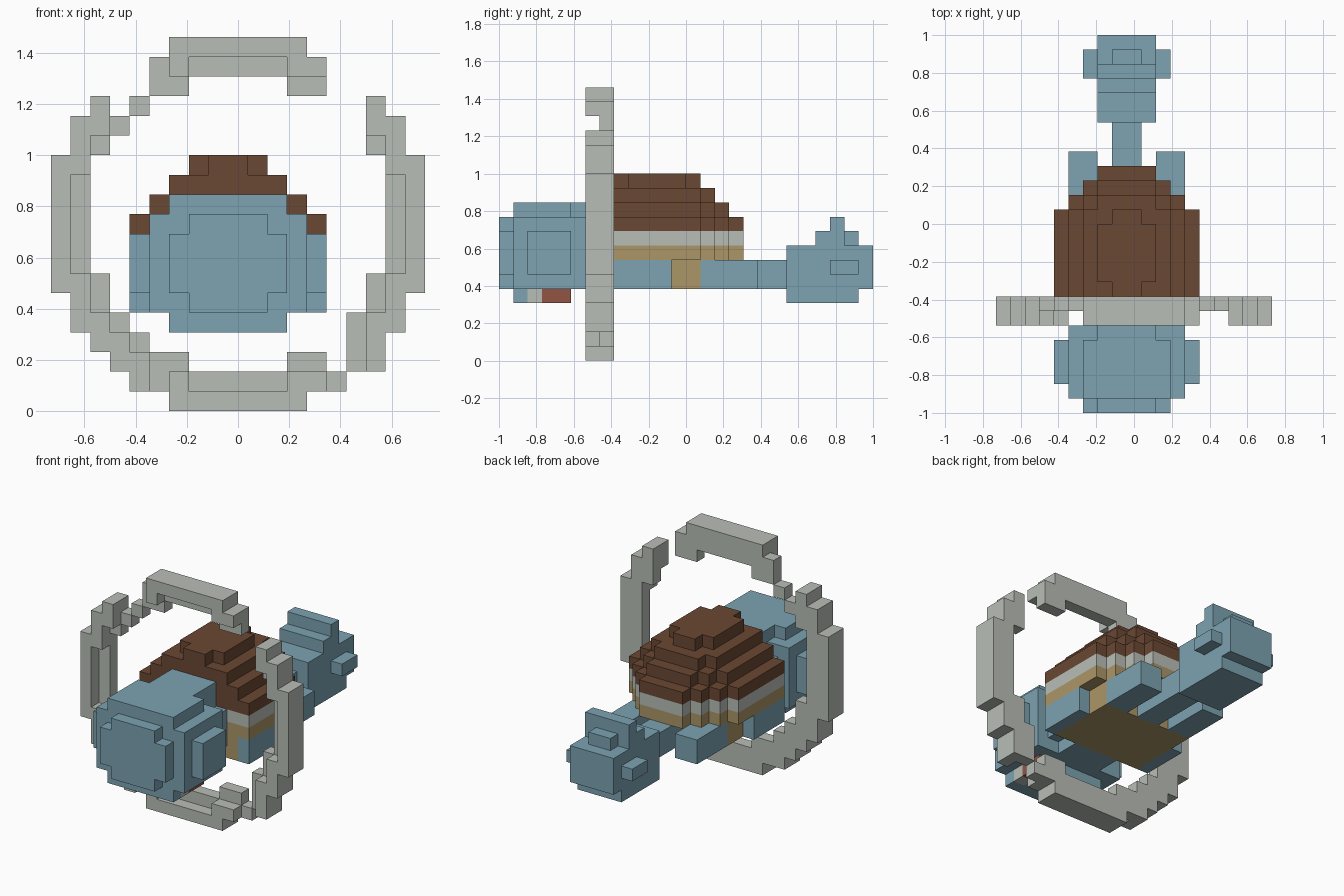
import bpy
import bmesh

cube = bpy.data.objects.get("Cube")
if cube:
    bpy.data.objects.remove(cube, do_unlink=True)

U = 1 / 13  # edge length of one block


def material(name, rgb):
    m = bpy.data.materials.new(name)
    m.use_nodes = True
    m.diffuse_color = (*rgb, 1)
    bsdf = next(n for n in m.node_tree.nodes if n.type == 'BSDF_PRINCIPLED')
    bsdf.inputs["Base Color"].default_value = (*rgb, 1)
    bsdf.inputs["Roughness"].default_value = 0.8
    return m


BLUE = material("dusty blue", (0.205, 0.366, 0.445))
GREY = material("pale grey", (0.485, 0.515, 0.474))
BROWN = material("dark brown", (0.147, 0.065, 0.033))
TAN = material("tan", (0.413, 0.305, 0.138))
RED = material("brick red", (0.291, 0.089, 0.056))

DIRS = [(1, 0, 0), (-1, 0, 0), (0, 1, 0), (0, -1, 0), (0, 0, 1), (0, 0, -1)]


def blocks(name, mat, boxes, cut=()):
    """Build one part from boxes (x0, x1, y0, y1, z0, z1) counted in blocks."""
    def fill(bs):
        return {(i, j, k) for x0, x1, y0, y1, z0, z1 in bs
                for i in range(x0, x1) for j in range(y0, y1) for k in range(z0, z1)}
    cells = fill(boxes) - fill(cut)
    bm = bmesh.new()
    for c in cells:
        for d in DIRS:
            if tuple(a + b for a, b in zip(c, d)) in cells:
                continue
            ax = next(n for n in range(3) if d[n])
            s, t = (ax + 1) % 3, (ax + 2) % 3
            loop = [(0, 0), (1, 0), (1, 1), (0, 1)]
            if d[ax] < 0:
                loop.reverse()
            vs = []
            for p, q in loop:
                v = list(c)
                v[ax] += d[ax] > 0
                v[s] += p
                v[t] += q
                vs.append(bm.verts.new(((v[0] - 9.5) * U, (v[1] - 13) * U, v[2] * U)))
            bm.faces.new(vs)
    # weld the block faces and merge the flat areas
    bmesh.ops.remove_doubles(bm, verts=bm.verts, dist=1e-4)
    bmesh.ops.dissolve_limit(bm, angle_limit=0.01, verts=bm.verts, edges=bm.edges)
    mesh = bpy.data.meshes.new(name)
    bm.to_mesh(mesh)
    bm.free()
    mesh.materials.append(mat)
    ob = bpy.data.objects.new(name, mesh)
    bpy.context.collection.objects.link(ob)
    return ob


def both_sides(boxes, width):
    """Add mirrored copies of boxes across a span of the given width."""
    return boxes + [(width - b[1], width - b[0], *b[2:]) for b in boxes]


def deep(x0, x1, z0, z1):   # full ring depth
    return (x0, x1, 6, 8, z0, z1)


def thin(x0, x1, z0, z1):   # rear half of the ring
    return (x0, x1, 7, 8, z0, z1)


# Broken ring: mirrored sides, then the uneven ends
ring = both_sides([deep(0, 1, 6, 13), deep(1, 2, 12, 15), deep(1, 2, 4, 7),
                   deep(2, 3, 14, 16), deep(2, 3, 3, 5), thin(1, 2, 7, 12),
                   thin(2, 3, 13, 14), thin(2, 3, 5, 7), thin(5, 7, 2, 3),
                   thin(5, 7, 16, 17), thin(5, 6, 17, 18), thin(5, 6, 1, 2),
                   deep(6, 7, 1, 2), deep(6, 7, 17, 18)], 19)
ring += [deep(6, 13, 18, 19), thin(7, 12, 17, 18), deep(13, 14, 17, 18),
         deep(6, 13, 0, 1), thin(7, 12, 1, 2), deep(13, 14, 1, 2),
         deep(3, 4, 2, 4), thin(3, 4, 4, 5), deep(4, 5, 1, 3), thin(4, 5, 3, 4),
         thin(3, 4, 14, 15), thin(4, 5, 15, 16),
         thin(14, 15, 1, 2), thin(15, 16, 2, 5), deep(16, 17, 2, 3)]
blocks("broken_ring", GREY, ring)

# Rounded nose with side plates; a notch is left for the lights
nose = [(7, 11, 0, 1, 5, 10), (6, 12, 0, 1, 6, 9), (5, 13, 1, 6, 5, 10),
        (6, 12, 1, 5, 4, 11), (7, 11, 5, 8, 5, 11), (6, 12, 6, 8, 6, 9)]
nose += both_sides([(4, 5, 2, 5, 6, 9)], 18)
blocks("nose", BLUE, nose, cut=[(11, 12, 2, 5, 4, 5)])
blocks("white_light", GREY, [(11, 12, 2, 3, 4, 5)])
blocks("red_light", RED, [(11, 12, 3, 5, 4, 5)])


def disc(half, end, z0, z1, steps):
    """Slab with a straight front and a stepped, rounded back."""
    return [(9 - half + n, 9 + half - n, 8, end + n, z0, z1) for n in range(steps)]


# Cabin: tan base, pale band, stepped roof
blocks("cabin_base", TAN, disc(5, 14, 7, 8, 4) + [(5, 13, 8, 14, 5, 7)])
blocks("cabin_band", GREY, disc(5, 14, 8, 9, 4))
roof = (disc(5, 14, 9, 10, 4) + disc(4, 14, 10, 11, 3) + disc(3, 14, 11, 12, 2)
        + [(7, 11, 9, 13, 12, 13), (8, 10, 8, 14, 12, 13)])
blocks("cabin_roof", BROWN, roof)

# Blue pods along the sides of the base and stubs at its back
for side, flip in (("right", False), ("left", True)):
    for part, (x0, x1, y0, y1) in (("side_pod", (4, 5, 8, 12)), ("rear_stub", (5, 7, 14, 18))):
        if flip:
            x0, x1 = 18 - x1, 18 - x0
        blocks(f"{part}_{side}", BLUE, [(x0, x1, y0, y1, 5, 7)])

# Tail boom and its stepped end
blocks("tail_boom", BLUE, [(8, 10, 14, 20, 5, 7)])
blocks("tail_end", BLUE, [(7, 11, 20, 26, 5, 8), (7, 11, 20, 25, 4, 5),
                          (6, 12, 23, 25, 6, 7), (7, 11, 22, 24, 8, 9),
                          (8, 10, 24, 25, 8, 9), (7, 11, 23, 24, 9, 10)])
